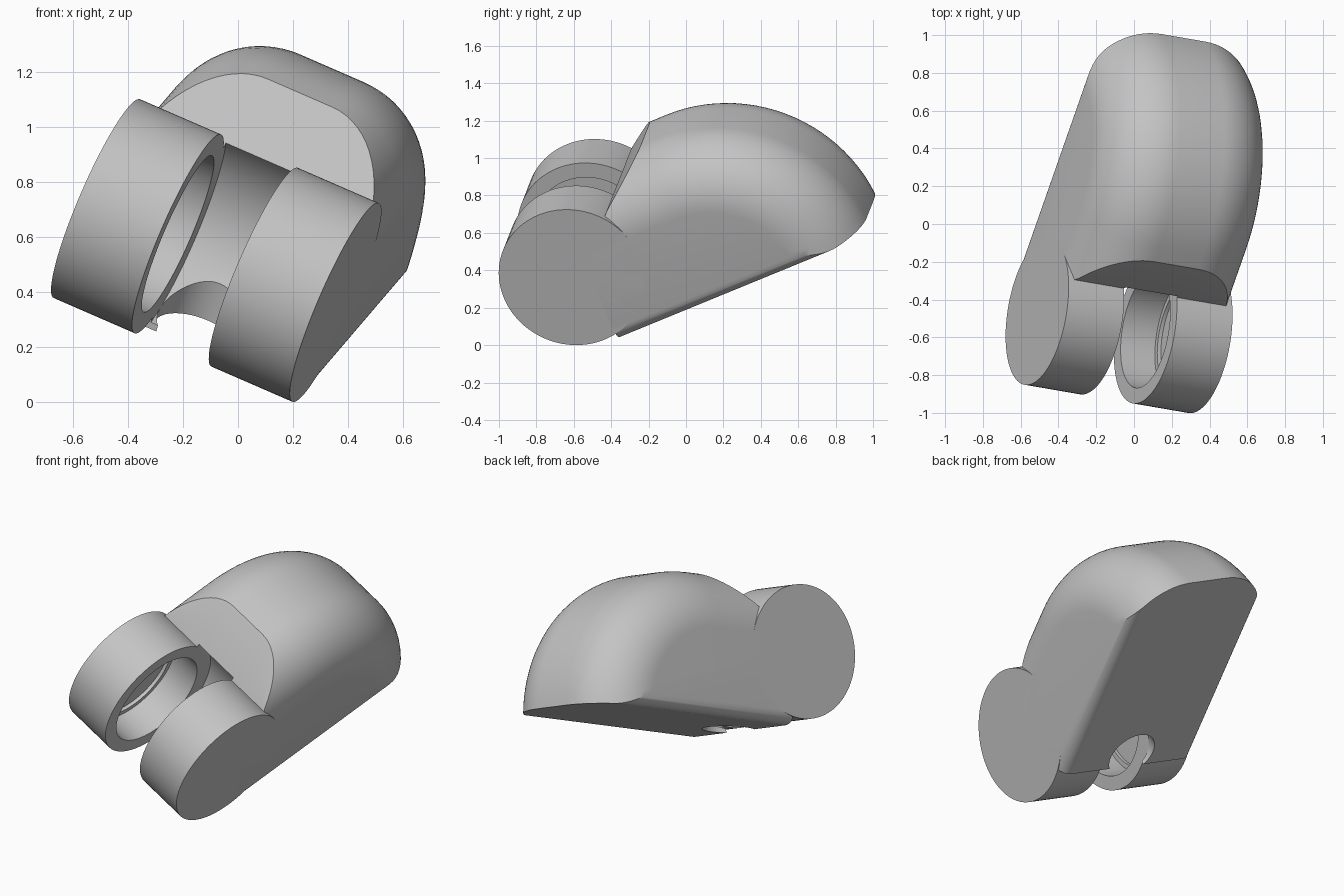
import bpy, bmesh
from math import sin, cos, pi, sqrt, radians
from mathutils import Matrix, Vector

cube = bpy.data.objects.get("Cube")
if cube:
    bpy.data.objects.remove(cube)

# Tilted frame: u is the hinge axis, v runs to the rear, w points up from the base
u_axis = Vector((0.906, -0.156, -0.394)).normalized()
v_axis = Vector((0.308, 0.880, 0.361))
v_axis = (v_axis - u_axis * v_axis.dot(u_axis)).normalized()
w_axis = u_axis.cross(v_axis)
frame = Matrix((u_axis, v_axis, w_axis)).transposed().to_4x4()
frame.translation = (-0.079, -0.5375, 0.551)

HALF, GAP, RADIUS, BORE = 0.479, 0.154, 0.394, 0.31
BASE, TOP, FILLET, EDGE = -0.433, 0.43, 0.35, 0.075
DOME, DOME_V = 0.85, 0.66

grey = bpy.data.materials.new("plain grey")
grey.use_nodes = True
colour = (0.55, 0.55, 0.55, 1)
grey.diffuse_color = colour
grey.node_tree.nodes["Principled BSDF"].inputs["Base Color"].default_value = colour


def make_object(name, bm):
    bmesh.ops.remove_doubles(bm, verts=bm.verts, dist=1e-5)
    bmesh.ops.recalc_face_normals(bm, faces=bm.faces)
    mesh = bpy.data.meshes.new(name)
    bm.to_mesh(mesh)
    bm.free()
    mesh.materials.append(grey)
    obj = bpy.data.objects.new(name, mesh)
    obj.matrix_world = frame
    bpy.context.collection.objects.link(obj)
    return obj


def lathe(name, profile, steps=96):
    """Spin (u, radius) points round the hinge axis."""
    bm = bmesh.new()
    rings = [[bm.verts.new((u, r * cos(2 * pi * i / steps), r * sin(2 * pi * i / steps)))
              for i in range(steps)] if r else [bm.verts.new((u, 0, 0))] * steps
             for u, r in profile]
    for a, b in zip(rings, rings[1:]):
        for i in range(steps):
            j = (i + 1) % steps
            bm.faces.new(list(dict.fromkeys((a[i], a[j], b[j], b[i]))))
    return make_object(name, bm)


def activate(obj):
    bpy.ops.object.select_all(action='DESELECT')
    obj.select_set(True)
    bpy.context.view_layer.objects.active = obj


def cut(target, cutter):
    cutter.hide_render = True
    mod = target.modifiers.new("cut", 'BOOLEAN')
    mod.operation, mod.solver, mod.object = 'DIFFERENCE', 'EXACT', cutter
    activate(target)
    bpy.ops.object.modifier_apply(modifier=mod.name)
    bpy.data.objects.remove(cutter)


def front_v(w):
    """Front outline of the body: hidden root, then the sloping face."""
    path = [(BASE, 0.064), (0, 0.1), (0.25, 0.33), (TOP, 0.58)]
    for (w0, v0), (w1, v1) in zip(path, path[1:]):
        if w <= w1:
            return v0 + (v1 - v0) * (w - w0) / (w1 - w0)
    return path[-1][1]


def outline(u):
    """Side outline of the body at one slice, with rolled top and bottom edges."""
    a = max(0, abs(u) - HALF + FILLET)
    inset = FILLET - sqrt(max(0, FILLET ** 2 - a * a))
    b = max(0, abs(u) - HALF + EDGE)
    low = BASE + EDGE - sqrt(max(0, EDGE ** 2 - b * b))
    top, r = TOP - inset, DOME - inset
    points = [(front_v(low), low)]
    points += [(front_v(min(w, top)), min(w, top)) for w in (0, 0.25, top)]
    centre = TOP - DOME
    end = math_end = (low - centre) / r
    stop = pi / 2 if end == 0 else pi / 2 - math_asin(math_end)
    for i in range(25):
        t = stop * i / 24
        points.append((DOME_V + r * sin(t), centre + r * cos(t)))
    return points


def math_asin(x):
    from math import asin
    return asin(max(-1, min(1, x)))


# Body: slices across the width, bridged together
half_slices = [HALF - FILLET + FILLET * sin(pi / 2 * i / 18) for i in range(19)]
slices = [-u for u in reversed(half_slices)] + half_slices
bm = bmesh.new()
rings = [[bm.verts.new((u, v, w)) for v, w in outline(u)] for u in slices]
for a, b in zip(rings, rings[1:]):
    for i in range(len(a)):
        j = (i + 1) % len(a)
        bm.faces.new((a[i], a[j], b[j], b[i]))
bm.faces.new(rings[0])
bm.faces.new(rings[-1])
body = make_object("body", bm)

# Clearance for the mating knuckle, with the bores on both sides
side = [(GAP, 0.414), (GAP, BORE + 0.002), (0.356, BORE + 0.002), (0.356, 0.282), (0.377, 0.282), (0.377, 0)]
cut(body, lathe("clearance_cutter", [(-u, r) for u, r in reversed(side)] + side))

# Round-ended slot through the base
bm = bmesh.new()
bmesh.ops.create_cone(bm, cap_ends=True, segments=64, radius1=GAP, radius2=GAP, depth=0.6,
                      matrix=Matrix.Translation((0, 0.155, -0.4)))
cut(body, make_object("slot_cutter", bm))

# Hinge knuckles with stepped blind bores
knuckle = [(HALF, 0), (HALF, RADIUS), (GAP, RADIUS), (GAP, BORE),
           (0.354, BORE), (0.354, 0.28), (0.375, 0.28), (0.375, 0)]
parts = [body]
for name, sign in (("left_knuckle", 1), ("right_knuckle", -1)):
    parts.append(lathe(name, [(sign * u, r) for u, r in knuckle]))

for part in parts:
    activate(part)
    bpy.ops.object.shade_smooth_by_angle(angle=radians(30))
